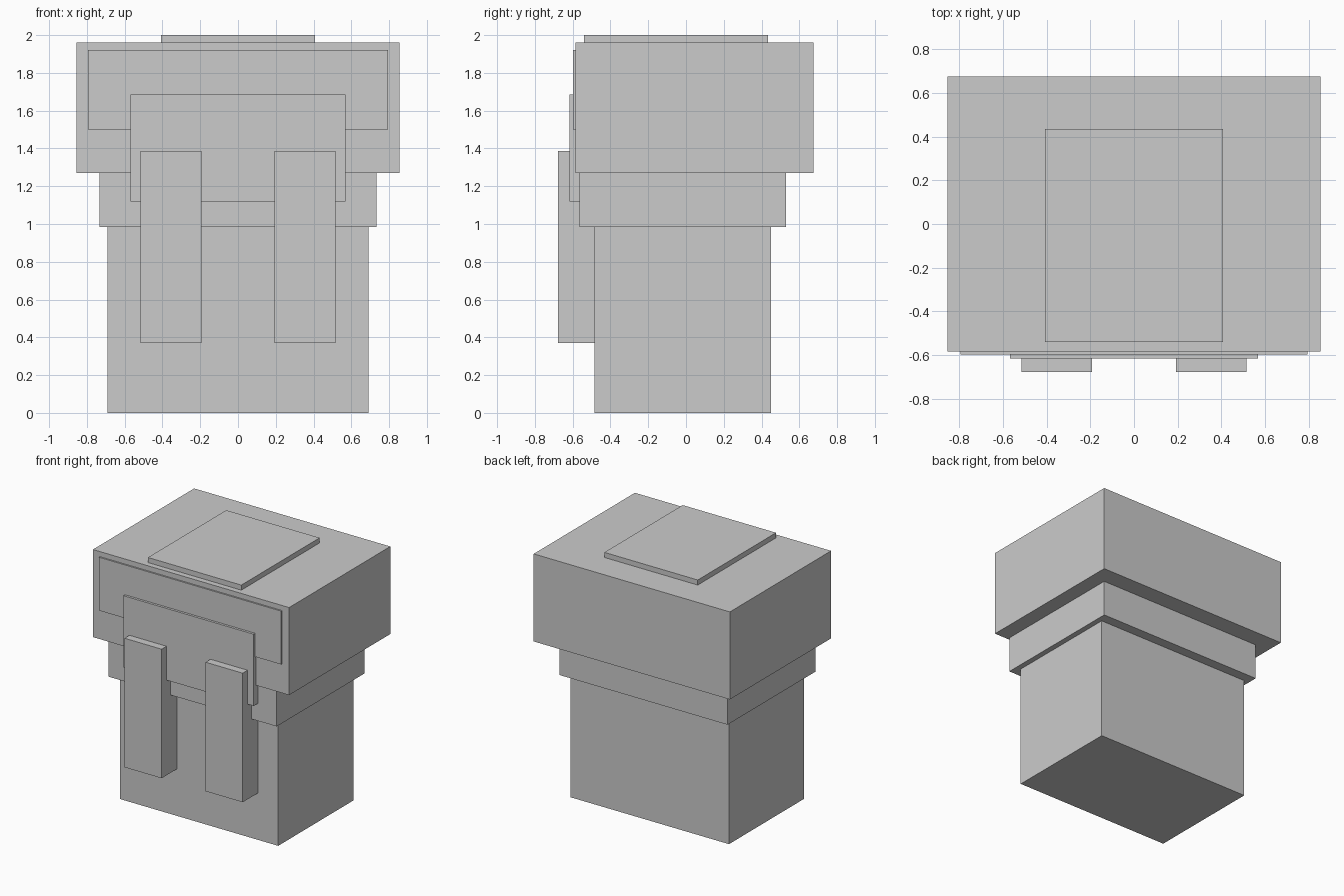
import bpy

if "Cube" in bpy.data.objects:
    bpy.data.objects.remove(bpy.data.objects["Cube"])

grey = bpy.data.materials.new("light grey")
grey.diffuse_color = (0.6, 0.6, 0.6, 1.0)
grey.use_nodes = True
grey.node_tree.nodes["Principled BSDF"].inputs["Base Color"].default_value = grey.diffuse_color


def box(name, x, y, z):
    """Axis-aligned box given by its (min, max) range on each axis."""
    ranges = (x, y, z)
    bpy.ops.mesh.primitive_cube_add(size=1)
    obj = bpy.context.object
    obj.name = name
    obj.location = [(a + b) / 2 for a, b in ranges]
    obj.scale = [b - a for a, b in ranges]
    bpy.ops.object.transform_apply(location=True, rotation=False, scale=True)
    obj.data.materials.append(grey)
    return obj


# Stacked main blocks
box("body", (-0.69, 0.69), (-0.485, 0.45), (0, 0.983))
box("collar", (-0.733, 0.733), (-0.565, 0.53), (0.983, 1.27))
box("head", (-0.855, 0.855), (-0.585, 0.675), (1.27, 1.96))
box("top_plate", (-0.407, 0.407), (-0.54, 0.435), (1.96, 2.0))

# Layered plates on the front
box("brow_plate", (-0.795, 0.795), (-0.597, -0.575), (1.50, 1.92))
box("face_plate", (-0.568, 0.568), (-0.616, -0.555), (1.12, 1.685))

# Pair of hanging front bars, mirrored across x
bar = box("front_bars", (0.192, 0.515), (-0.677, -0.475), (0.37, 1.387))
mirror = bar.modifiers.new("mirror", 'MIRROR')
mirror.use_axis = (True, False, False)
